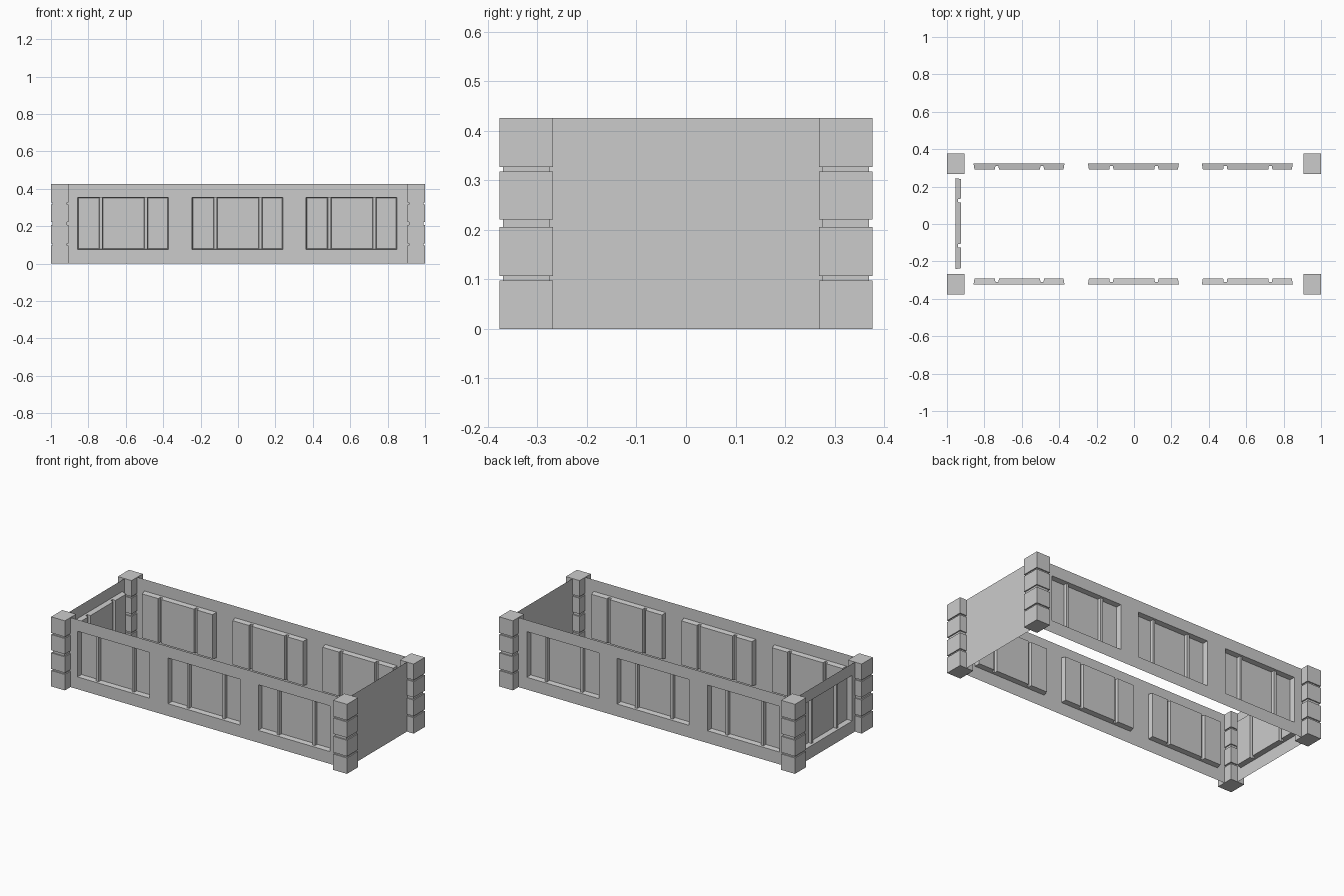
import bpy, bmesh

if "Cube" in bpy.data.objects:
    bpy.data.objects.remove(bpy.data.objects["Cube"])

H = 0.425              # overall height
WX, WY = 0.954, 0.3225  # wall sheet positions
PANEL_LO, PANEL_HI = 0.075, 0.354
PANEL_W = 0.243        # panel half width
DEEP, RIB = 0.03, 0.012
SLOPE = 0.16           # slight draft of the recess sides


def finish(name, bm):
    bmesh.ops.remove_doubles(bm, verts=bm.verts, dist=1e-5)
    bmesh.ops.recalc_face_normals(bm, faces=bm.faces)
    mesh = bpy.data.meshes.new(name)
    bm.to_mesh(mesh)
    bm.free()
    ob = bpy.data.objects.new(name, mesh)
    bpy.context.collection.objects.link(ob)
    return ob


def wall(name, u0, u1, centres, place):
    """Thin sheet with recessed panels; place(u, depth, z) gives the 3D point."""
    bm = bmesh.new()

    def face(pts):
        bm.faces.new([bm.verts.new(place(*p)) for p in pts])

    def flat(a, b, lo, hi):
        face([(a, 0, lo), (b, 0, lo), (b, 0, hi), (a, 0, hi)])

    # flat surround
    edges = [u0] + [c + s * PANEL_W for c in centres for s in (-1, 1)] + [u1]
    for i, (a, b) in enumerate(zip(edges, edges[1:])):
        if i % 2 or not centres:
            flat(a, b, 0, PANEL_LO)
            flat(a, b, PANEL_HI, H)
        if i % 2 == 0:
            for lo, hi in ((0, PANEL_LO), (PANEL_LO, PANEL_HI), (PANEL_HI, H)):
                flat(a, b, lo, hi)
    # recesses, each divided by two raised ribs
    for c in centres:
        prof = [(-PANEL_W, 0), (-PANEL_W + SLOPE * DEEP, DEEP)]
        for r in (-0.118, 0.123):
            prof += [(r - 0.011, DEEP), (r - 0.008, RIB),
                     (r + 0.008, RIB), (r + 0.011, DEEP)]
        prof += [(PANEL_W - SLOPE * DEEP, DEEP), (PANEL_W, 0)]
        low = [(c + u, d, PANEL_LO + SLOPE * d) for u, d in prof]
        top = [(c + u, d, PANEL_HI - SLOPE * d) for u, d in prof]
        for i in range(len(prof) - 1):
            face([low[i], low[i + 1], top[i + 1], top[i]])
        face(low)
        face(top)
    return finish(name, bm)


def post(name, sx, sy):
    """Corner post of four blocks parted by shallow grooves."""
    bm = bmesh.new()
    rings = [(0, 0)]
    for lo, hi in ((0.097, 0.107), (0.205, 0.221), (0.317, 0.327)):
        rings += [(lo, 0), (lo, 0.007), (hi, 0.007), (hi, 0)]
    rings += [(H, 0)]
    loops = []
    for z, i in rings:
        x0, x1, y0, y1 = 0.907 + i, 1 - i, 0.268 + i, 0.376 - i
        loops.append([bm.verts.new((sx * x, sy * y, z)) for x, y in
                      ((x0, y0), (x1, y0), (x1, y1), (x0, y1))])
    for a, b in zip(loops, loops[1:]):
        for k in range(4):
            n = (k + 1) % 4
            bm.faces.new((a[k], a[n], b[n], b[k]))
    bm.faces.new(loops[0])
    bm.faces.new(loops[-1])
    return finish(name, bm)


# Long walls and end walls
bays = (-0.615, -0.003, 0.606)
wall("front_wall", -0.915, 0.915, bays, lambda u, d, z: (u, -WY + d, z))
wall("back_wall", -0.915, 0.915, bays, lambda u, d, z: (u, WY - d, z))
wall("left_end_wall", -0.276, 0.276, (0.002,), lambda u, d, z: (-WX + d, u, z))
wall("right_end_wall", -0.276, 0.276, (), lambda u, d, z: (WX - d, u, z))

# Corner posts
for sx, side in ((-1, "left"), (1, "right")):
    for sy, end in ((-1, "front"), (1, "back")):
        post(f"{end}_{side}_post", sx, sy)
